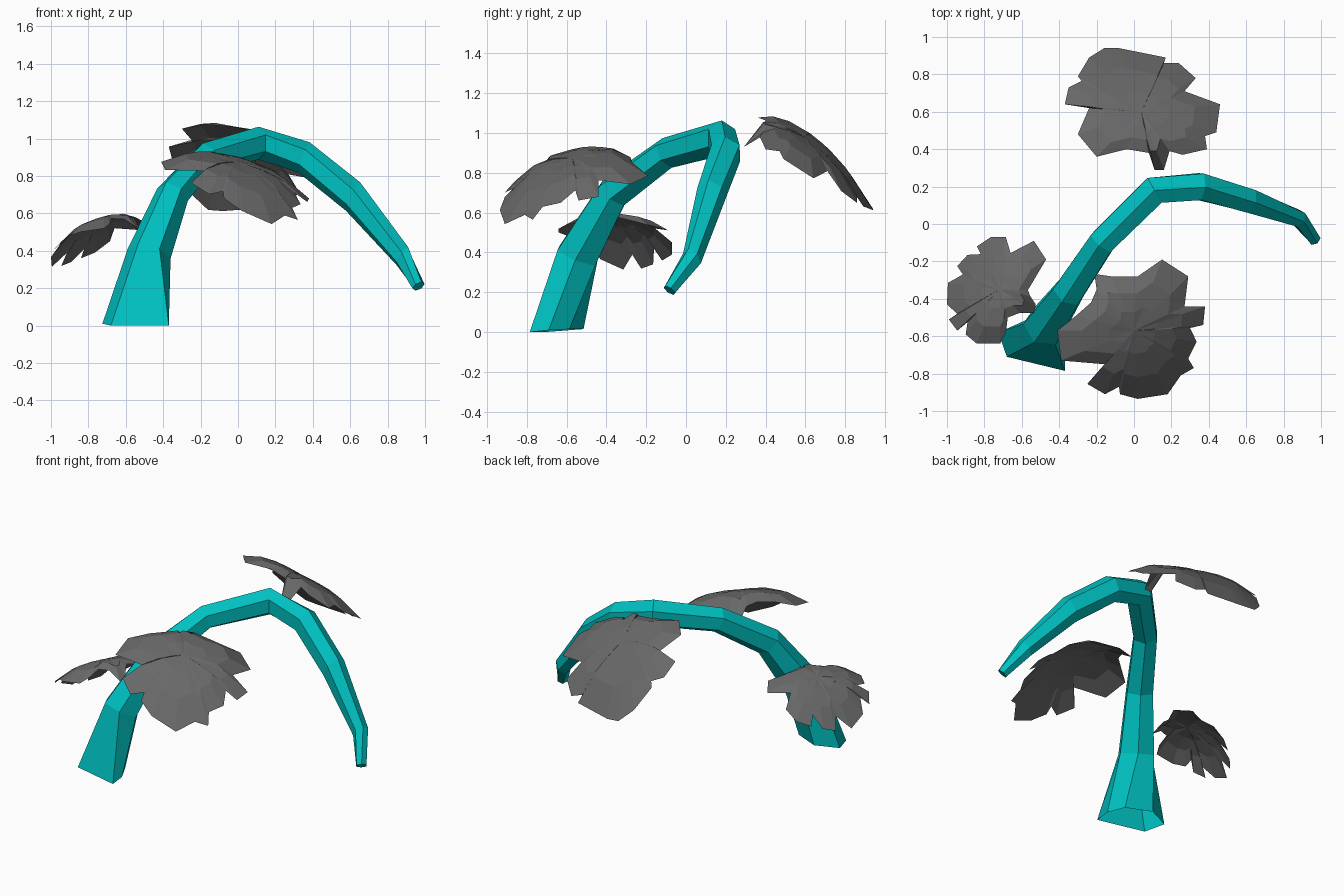
import bpy, bmesh
from math import cos, sin, pi, radians
from mathutils import Vector

if "Cube" in bpy.data.objects:
    bpy.data.objects.remove(bpy.data.objects["Cube"])


def material(name, rgb):
    m = bpy.data.materials.new(name)
    m.diffuse_color = (*rgb, 1)
    m.use_nodes = True
    m.node_tree.nodes["Principled BSDF"].inputs["Base Color"].default_value = m.diffuse_color
    return m


teal = material("teal", (0, .53, .53))
dark_grey = material("dark_grey", (.14, .14, .14))


def finish(name, bm, mat):
    bmesh.ops.recalc_face_normals(bm, faces=bm.faces)
    me = bpy.data.meshes.new(name)
    bm.to_mesh(me)
    bm.free()
    me.materials.append(mat)
    ob = bpy.data.objects.new(name, me)
    bpy.context.collection.objects.link(ob)
    return ob


def bridge(bm, a, b):
    n = len(a)
    for i in range(n):
        j = (i + 1) % n
        bm.faces.new((a[i], a[j], b[j], b[i]))


# Arched stem: tapering six-sided tube with a flared open foot.
# Path entries: x, y, z, half height, half width, lean of the ring to vertical
foot = [(-.68, -.71, 0), (-.37, -.785, 0), (-.37, -.69, .01),
        (-.42, -.585, .015), (-.58, -.515, .015), (-.725, -.58, .01)]
path = [(-.54, -.65, 0, .18, .18, 0), (-.475, -.545, .385, .118, .118, 0),
        (-.35, -.365, .70, .09, .09, 0), (-.17, -.095, .90, .08, .08, 0),
        (.11, .18, .975, .088, .088, 0), (.352, .20, .90, .086, .082, .4),
        (.615, .125, .69, .086, .074, .6), (.88, .03, .37, .06, .048, .4),
        (.965, -.083, .21, .035, .035, 0)]
bm = bmesh.new()
rings = [[bm.verts.new(p) for p in foot]]
Z = Vector((0, 0, 1))
for i in range(1, len(path)):
    c = Vector(path[i][:3])
    h, w, lean = path[i][3:]
    t = Vector(path[min(i + 1, len(path) - 1)][:3]) - Vector(path[i - 1][:3])
    t.normalize()
    side = t.cross(Z).normalized()
    up = (side.cross(t) + lean * Z).normalized()
    rings.append([bm.verts.new(c + up * h * cos(k * pi / 3) + side * w * sin(k * pi / 3))
                  for k in range(6)])
    bridge(bm, rings[-2], rings[-1])
bm.faces.new(rings[-1])
finish("arched_stem", bm, teal)


# Lobed leaf: plan outline draped over a domed surface, middle slightly puffed.
# The first two outline points are the leaf stalk, bent down to stalk_z.
def leaf(name, centre, coef, outline, stalk_z, puff=.018):
    cx, cy = centre
    a, bx, by, cxx, cyy, cxy = coef

    def point(u, v, lift):
        return Vector((cx + u, cy + v, a + lift + bx * u + by * v
                       + cxx * u * u + cyy * v * v + cxy * u * v))

    bm = bmesh.new()
    loops = [[bm.verts.new(point((x - cx) * s, (y - cy) * s, lift)) for x, y in outline]
             for s, lift in ((1, 0), (.68, puff), (.34, puff * .6))]
    for v in loops[0][:2]:
        v.co.z = stalk_z
    bridge(bm, loops[0], loops[1])
    bridge(bm, loops[1], loops[2])
    mid = bm.verts.new(point(0, 0, puff * .3))
    n = len(outline)
    for i in range(n):
        bm.faces.new((loops[2][i], loops[2][(i + 1) % n], mid))
    bmesh.ops.recalc_face_normals(bm, faces=bm.faces)
    # merge nearly flat neighbours into broader facets
    bmesh.ops.dissolve_limit(bm, angle_limit=radians(3), use_dissolve_boundaries=False,
                             verts=bm.verts, edges=bm.edges)
    finish(name, bm, dark_grey)


leaf("back_leaf", (.04, .6), (.97, -.217, -.658, -.44, -1.33, 0),
     [(.11, .29), (.16, .29), (.19, .39), (.26, .37), (.39, .40), (.38, .47),
      (.44, .49), (.46, .64), (.27, .71), (.33, .78), (.24, .86), (.16, .86),
      (.17, .89), (-.08, .94), (-.16, .94), (-.24, .89), (-.30, .79),
      (-.28, .765), (-.35, .73), (-.37, .64), (-.24, .62), (-.30, .48),
      (-.20, .36), (-.04, .40), (.08, .38)], .93)

leaf("front_leaf", (0, -.57), (.87, -.32, .29, -.75, -1.06, .4),
     [(-.19, -.27), (-.21, -.28), (-.20, -.35), (-.23, -.42), (-.31, -.49),
      (-.41, -.57), (-.39, -.73), (-.155, -.75), (-.25, -.855), (-.155, -.91),
      (-.08, -.87), (-.075, -.91), (.02, -.935), (.18, -.91), (.25, -.81),
      (.32, -.77), (.29, -.72), (.335, -.63), (.30, -.556), (.37, -.54),
      (.38, -.44), (.27, -.44), (.29, -.28), (.15, -.19), (.02, -.28),
      (-.12, -.28)], .85)

leaf("left_leaf", (-.72, -.35), (.57, .345, -.175, -1.85, -1.2, 1.4),
     [(-.535, -.475), (-.525, -.43), (-.555, -.385), (-.567, -.353), (-.47, -.19),
      (-.535, -.09), (-.66, -.155), (-.685, -.07), (-.765, -.07), (-.84, -.12),
      (-.80, -.16), (-.89, -.165), (-.945, -.225), (-.915, -.27), (-.995, -.315),
      (-1, -.43), (-.945, -.48), (-.99, -.51), (-.945, -.57), (-.89, -.525),
      (-.90, -.59), (-.84, -.64), (-.715, -.64), (-.685, -.58), (-.675, -.50),
      (-.61, -.475)], .52, .012)
